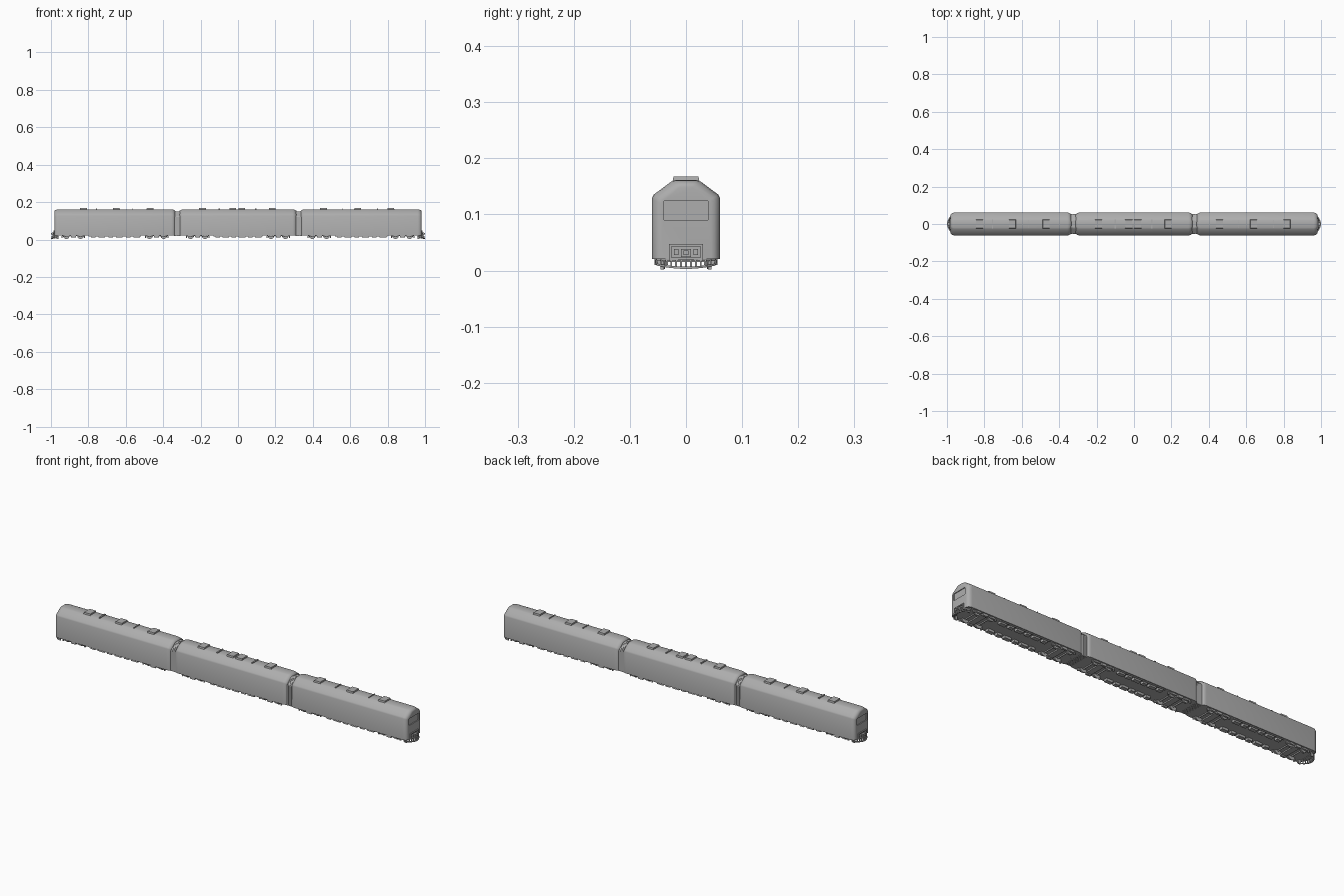
import bpy, bmesh, math
from mathutils import Vector

if "Cube" in bpy.data.objects:
    bpy.data.objects.remove(bpy.data.objects["Cube"])

grey = bpy.data.materials.new("plain_grey")
grey.use_nodes = True
COL = (0.42, 0.42, 0.42, 1)
grey.diffuse_color = COL
grey.node_tree.nodes["Principled BSDF"].inputs["Base Color"].default_value = COL


def finish(name, bm, smooth=None):
    bmesh.ops.recalc_face_normals(bm, faces=bm.faces)
    me = bpy.data.meshes.new(name)
    bm.to_mesh(me)
    bm.free()
    me.materials.append(grey)
    ob = bpy.data.objects.new(name, me)
    bpy.context.collection.objects.link(ob)
    if smooth:
        bpy.ops.object.select_all(action="DESELECT")
        ob.select_set(True)
        bpy.context.view_layer.objects.active = ob
        bpy.ops.object.shade_smooth_by_angle(angle=math.radians(smooth))
    return ob


def box(bm, x, y, z, sx, sy, sz, taper=1):
    vs = bmesh.ops.create_cube(bm, size=1)["verts"]
    for v in vs:
        k = taper if v.co.z > 0 else 1
        v.co = Vector((x + v.co.x * sx * k, y + v.co.y * sy * k, z + v.co.z * sz))


def disc(bm, x, y, z, r, w):
    vs = bmesh.ops.create_cone(bm, cap_ends=True, segments=16, radius1=r, radius2=r, depth=w)["verts"]
    for v in vs:
        v.co = Vector((x + v.co.x, y + v.co.z, z + v.co.y))


def loft(bm, rings):
    rows = [[bm.verts.new(p) for p in r] for r in rings]
    n = len(rows[0])
    for a, b in zip(rows, rows[1:]):
        for i in range(n):
            bm.faces.new((a[i], a[(i + 1) % n], b[(i + 1) % n], b[i]))
    bm.faces.new(rows[0])
    bm.faces.new(rows[-1])


def ring(x, inset, drop, low=0.0):
    half = [(0.061, 0.021), (0.061, 0.128), (0.058, 0.135), (0.027, 0.158), (0.02, 0.161)]
    pts = []
    for y, z in half:
        top = (z - 0.021) / 0.14
        pts.append((x, max(y - inset, 0.012), z - drop * top + low * (1 - top)))
    return pts + [(px, -py, pz) for px, py, pz in reversed(pts)]


def car_body(name, x0, x1):
    # Shell with rounded corners at both ends
    bm = bmesh.new()
    arc = [math.radians(a) for a in (0, 22.5, 45, 67.5, 90)]
    ends = [(0.022 * (1 - math.sin(a)), 0.016 * (1 - math.cos(a)), 0.011 * (1 - math.cos(a))) for a in arc]
    rings = [ring(x0 + d, i, t) for d, i, t in reversed(ends)]
    rings += [ring(x1 - d, i, t) for d, i, t in ends]
    loft(bm, rings)
    return finish(name, bm, 60)


def cab_recess(body, x):
    # Shallow windscreen recess in the cab end
    bm = bmesh.new()
    box(bm, x, 0, 0.107, 0.008, 0.078, 0.034)
    cutter = finish("windscreen_cutter", bm)
    cutter.hide_render = True
    cutter.hide_viewport = True
    mod = body.modifiers.new("windscreen", "BOOLEAN")
    mod.operation = "DIFFERENCE"
    mod.solver = "EXACT"
    mod.object = cutter


cars = {"rear_car": (-0.982, -0.335), "middle_car": (-0.313, 0.313), "front_car": (0.335, 0.982)}
for name, (x0, x1) in cars.items():
    body = car_body(name + "_body", x0, x1)
    if name == "rear_car":
        cab_recess(body, x0)
    if name == "front_car":
        cab_recess(body, x1)

# Gangways between the cars
for side, x in (("rear", -0.324), ("front", 0.324)):
    bm = bmesh.new()
    for k in range(5):
        dx = (k - 2) * 0.007
        loft(bm, [[(px, py * 0.87, 0.018 + (pz - 0.02) * 0.94) for px, py, pz in ring(x + dx + e, 0, 0)]
                  for e in (-0.003, 0.003)])
    loft(bm, [[(px, py * 0.84, 0.02 + (pz - 0.02) * 0.92) for px, py, pz in ring(x + e, 0, 0)]
              for e in (-0.03, 0.03)])
    finish(side + "_gangway", bm)

# Roof hatches, vents and small roof fittings
bm = bmesh.new()
for x in (-0.826, -0.65, -0.47, -0.19, -0.028, 0.02, 0.183, 0.457, 0.64, 0.817):
    box(bm, x, 0, 0.163, 0.038, 0.048, 0.009, 0.93)
finish("roof_hatches", bm)
bm = bmesh.new()
for x in (-0.757, -0.1, 0.095):
    box(bm, x, 0, 0.162, 0.007, 0.046, 0.006)
for x in (-0.565, 0.56, 0.746):
    for k in range(5):
        box(bm, x, (k - 2) * 0.01, 0.162, 0.004, 0.005, 0.006)
finish("roof_vents", bm)


def bogie(name, cx):
    # Wheels and axles, side frames, axle boxes and springs
    bm = bmesh.new()
    for ax in (-0.038, 0.038):
        disc(bm, cx + ax, 0, 0.021, 0.004, 0.09)
        for s in (-1, 1):
            disc(bm, cx + ax, s * 0.041, 0.021, 0.016, 0.006)
            disc(bm, cx + ax, s * 0.038, 0.021, 0.018, 0.002)
            box(bm, cx + ax, s * 0.051, 0.019, 0.016, 0.009, 0.012)
            for d in (-0.013, 0.013):
                box(bm, cx + ax + d, s * 0.05, 0.02, 0.006, 0.007, 0.012)
    for s in (-1, 1):
        box(bm, cx, s * 0.049, 0.022, 0.12, 0.006, 0.007)
        box(bm, cx, s * 0.051, 0.016, 0.026, 0.01, 0.012)
        for e in (-0.06, 0.06):
            box(bm, cx + e, s * 0.048, 0.014, 0.006, 0.006, 0.012)
    box(bm, cx, 0, 0.02, 0.03, 0.09, 0.01)
    finish(name, bm, 35)


for i, x in enumerate((-0.88, -0.435, -0.215, 0.215, 0.435, 0.88)):
    bogie("bogie_%d" % (i + 1), x)

# Equipment boxes and side rails below the floor
bm = bmesh.new()
for cx, length in ((-0.658, 0.28), (0, 0.26), (0.658, 0.28)):
    for s in (-1, 1):
        box(bm, cx, s * 0.053, 0.0195, length, 0.006, 0.005)
        for k in range(6):
            x = cx + (k - 2.5) * length / 6
            w = 0.036 if k % 2 else 0.024
            box(bm, x, s * 0.042, 0.016, w, 0.02, 0.013)
finish("underfloor_equipment", bm)

# Coupler housing and slatted deflector at each cab end
for name, s in (("front", 1), ("rear", -1)):
    bm = bmesh.new()
    for y in (-0.028, 0.028):
        box(bm, s * 0.98, y, 0.032, 0.014, 0.005, 0.03)
    box(bm, s * 0.98, 0, 0.045, 0.014, 0.06, 0.005)
    box(bm, s * 0.98, 0, 0.021, 0.018, 0.06, 0.005)
    box(bm, s * 0.979, 0, 0.033, 0.008, 0.056, 0.022)
    box(bm, s * 0.985, 0, 0.031, 0.018, 0.018, 0.014)
    box(bm, s * 0.992, 0, 0.032, 0.014, 0.009, 0.008)
    for y in (-0.017, 0.017):
        box(bm, s * 0.984, y, 0.033, 0.012, 0.008, 0.01)
    finish(name + "_coupler", bm)

    bm = bmesh.new()
    n = 12
    pts = []
    for k in range(n + 1):
        t = 2 * k / n - 1
        pts.append((t * 0.053, 0.997 - 0.03 * t * t, 0.005 + 0.006 * t * t))
    for (ya, xa, za), (yb, xb, zb) in zip(pts, pts[1:]):
        for base in (0, 1):
            rings = []
            for y, x, z in ((ya, xa, za), (yb, xb, zb)):
                zc = 0.019 if base else z
                xc = x - 0.006 * base
                rings.append([(s * (xc + u), y, zc + v) for u, v in
                              ((-0.003, -0.002), (0.003, -0.002), (0.003, 0.002), (-0.003, 0.002))])
            loft(bm, rings)
    for y, x, z in pts:
        box(bm, s * (x - 0.003), y, (z + 0.019) / 2, 0.005, 0.003, 0.019 - z)
    for y in (-0.042, 0.042):
        box(bm, s * 0.965, y, 0.012, 0.012, 0.006, 0.02)
    finish(name + "_deflector", bm)
